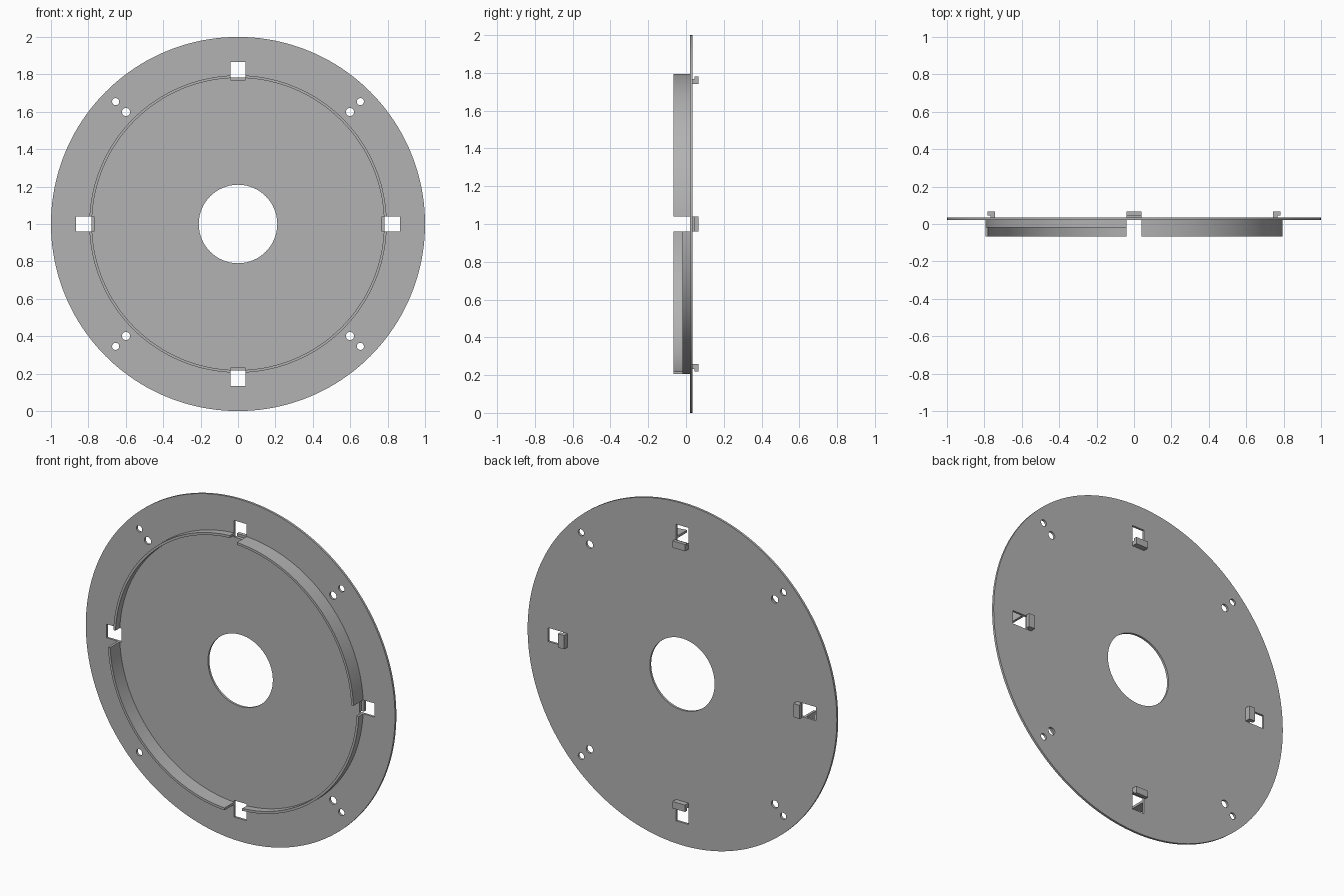
import bpy
import bmesh
from math import cos, sin, asin, pi, radians
from mathutils import Matrix, Vector

if "Cube" in bpy.data.objects:
    bpy.data.objects.remove(bpy.data.objects["Cube"], do_unlink=True)

grey = bpy.data.materials.new("plain grey")
grey.use_nodes = True
grey.diffuse_color = (0.45, 0.45, 0.45, 1)
grey.node_tree.nodes["Principled BSDF"].inputs["Base Color"].default_value = grey.diffuse_color

CENTRE = Vector((0, 0, 1))
HALF_GAP = 0.04
PLATE_FRONT, PLATE_BACK = 0.022, 0.035


def arc(radius, start, end, steps):
    return [(radius * cos(start + (end - start) * i / steps),
             radius * sin(start + (end - start) * i / steps)) for i in range(steps + 1)]


def circle(x, z, radius, steps):
    return [(x + a, z + b) for a, b in arc(radius, 0, 2 * pi, steps)[:-1]]


def finish(name, bm, matrix):
    """Turn a bmesh into a shaded object in the single material."""
    bmesh.ops.remove_doubles(bm, verts=bm.verts, dist=1e-5)
    bmesh.ops.recalc_face_normals(bm, faces=bm.faces)
    bm.transform(matrix)
    mesh = bpy.data.meshes.new(name)
    bm.to_mesh(mesh)
    bm.free()
    mesh.materials.append(grey)
    obj = bpy.data.objects.new(name, mesh)
    bpy.context.collection.objects.link(obj)
    bpy.ops.object.select_all(action="DESELECT")
    obj.select_set(True)
    bpy.context.view_layer.objects.active = obj
    bpy.ops.object.shade_smooth_by_angle(angle=radians(30))
    return obj


def slab(name, outlines, front, back):
    """Extrude flat outlines (inner ones become holes) between two depths."""
    curve = bpy.data.curves.new(name + " outline", "CURVE")
    curve.dimensions, curve.fill_mode = "2D", "BOTH"
    curve.extrude = (back - front) / 2
    for points in outlines:
        spline = curve.splines.new("POLY")
        spline.points.add(len(points) - 1)
        for point, (x, z) in zip(spline.points, points):
            point.co = (x, z, 0, 1)
        spline.use_cyclic_u = True
    helper = bpy.data.objects.new(name + " outline", curve)
    bpy.context.collection.objects.link(helper)
    bm = bmesh.new()
    mesh = helper.to_mesh()
    bm.from_mesh(mesh)
    helper.to_mesh_clear()
    bpy.data.objects.remove(helper, do_unlink=True)
    bpy.data.curves.remove(curve)
    place = Matrix.Translation(CENTRE + Vector((0, (front + back) / 2, 0)))
    return finish(name, bm, place @ Matrix.Rotation(pi / 2, 4, "X"))


# Disc with centre bore, four square windows and four pairs of small holes
outlines = [circle(0, 0, 1, 160), circle(0, 0, 0.21, 64)]
for turn in range(4):
    c, s = round(cos(turn * pi / 2)), round(sin(turn * pi / 2))
    window = [(0.77, -HALF_GAP), (0.867, -HALF_GAP), (0.867, HALF_GAP), (0.77, HALF_GAP)]
    outlines.append([(r * c - t * s, r * s + t * c) for r, t in window])
for sx in (-1, 1):
    for sz in (-1, 1):
        outlines.append(circle(0.599 * sx, 0.599 * sz, 0.022, 24))
        outlines.append(circle(0.654 * sx, 0.654 * sz, 0.019, 24))
slab("disc plate", outlines, PLATE_FRONT, PLATE_BACK)

# Rim wall in quarters, alternately tall and low
R_OUT, R_IN = 0.795, 0.781
for turn, side in enumerate(("upper left", "upper right", "lower right", "lower left")):
    a, b = turn * pi / 2, (turn + 1) * pi / 2
    trim_out, trim_in = asin(HALF_GAP / R_OUT), asin(HALF_GAP / R_IN)
    wall = arc(R_OUT, a + trim_out, b - trim_out, 40) + arc(R_IN, b - trim_in, a + trim_in, 40)
    slab(side + " rim wall", [wall], -0.067 if turn % 2 == 0 else -0.018, PLATE_FRONT + 0.002)

# Hooked clips on the back, their lips reaching over the windows
HOOK = [(0.742, 0.034), (0.768, 0.034), (0.768, 0.046),
        (0.782, 0.046), (0.782, 0.067), (0.742, 0.067)]
for turn, side in enumerate(("left", "top", "right", "bottom")):
    bm = bmesh.new()
    face = bm.faces.new([bm.verts.new((r, y, -HALF_GAP)) for r, y in HOOK])
    grown = bmesh.ops.extrude_face_region(bm, geom=[face])["geom"]
    bmesh.ops.translate(bm, vec=(0, 0, 2 * HALF_GAP),
                        verts=[v for v in grown if isinstance(v, bmesh.types.BMVert)])
    finish(side + " hook clip", bm,
           Matrix.Translation(CENTRE) @ Matrix.Rotation(-turn * pi / 2, 4, "Y"))
